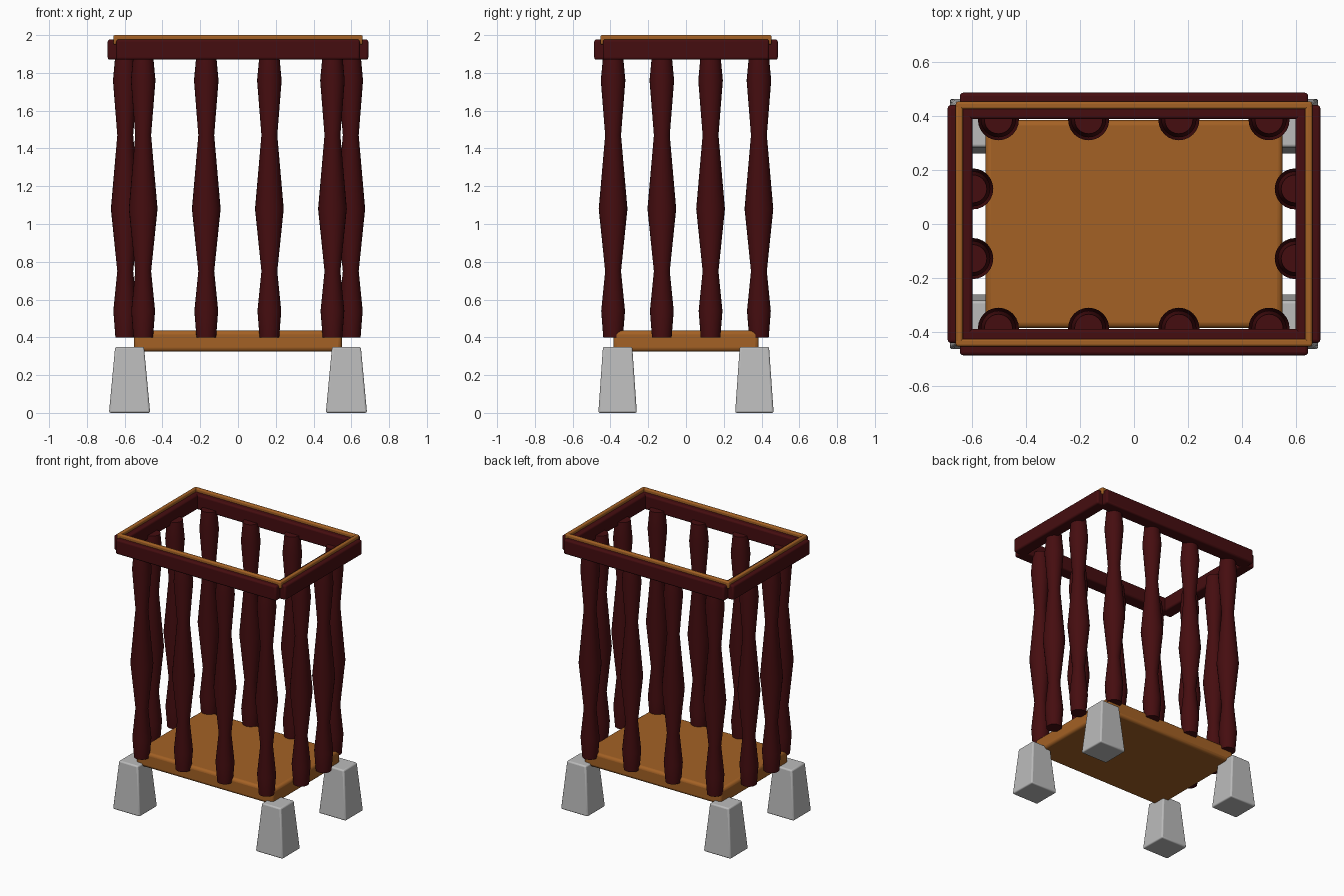
import bpy, bmesh
from math import radians
from mathutils import Matrix

cube = bpy.data.objects.get("Cube")
if cube:
    bpy.data.objects.remove(cube, do_unlink=True)


def material(name, rgb):
    m = bpy.data.materials.new(name)
    m.use_nodes = True
    m.diffuse_color = (*rgb, 1)
    m.node_tree.nodes["Principled BSDF"].inputs["Base Color"].default_value = (*rgb, 1)
    return m


DARK = material("dark red wood", (0.06, 0.004, 0.005))
ORANGE = material("orange wood", (0.37, 0.12, 0.018))
STONE = material("grey stone", (0.5, 0.5, 0.5))


def finish(name, bm, mat, bevel=0, segments=3):
    """Turn a bmesh into a smooth-shaded object with rounded edges."""
    mesh = bpy.data.meshes.new(name)
    bmesh.ops.recalc_face_normals(bm, faces=bm.faces)
    bm.to_mesh(mesh)
    bm.free()
    mesh.materials.append(mat)
    ob = bpy.data.objects.new(name, mesh)
    bpy.context.collection.objects.link(ob)
    if bevel:
        mod = ob.modifiers.new("rounded edges", "BEVEL")
        mod.width, mod.segments = bevel, segments
    bpy.ops.object.select_all(action="DESELECT")
    ob.select_set(True)
    bpy.context.view_layer.objects.active = ob
    bpy.ops.object.shade_smooth_by_angle(angle=radians(35))
    return ob


def box(name, x, y, z, mat, bevel, taper=(1, 1)):
    """Box from (min, max) ranges; taper scales the top face."""
    bm = bmesh.new()
    bmesh.ops.create_cube(bm, size=1)
    for v in bm.verts:
        if v.co.z > 0:
            v.co.x *= taper[0]
            v.co.y *= taper[1]
    size = Matrix.Diagonal((x[1] - x[0], y[1] - y[0], z[1] - z[0], 1))
    centre = Matrix.Translation((sum(x) / 2, sum(y) / 2, sum(z) / 2))
    bm.transform(centre @ size)
    return finish(name, bm, mat, bevel)


def span(a, b, sign):
    return tuple(sorted((a * sign, b * sign)))


# Turned spindle: (radius, height) profile
PROFILE = [(0.052, 0.40), (0.063, 0.54), (0.042, 0.75), (0.076, 1.08),
           (0.042, 1.47), (0.065, 1.76), (0.052, 1.90)]


def spindle(name, x, y, sides=24):
    bm = bmesh.new()
    rings = []
    for r, z in PROFILE:
        ring = bmesh.ops.create_circle(bm, segments=sides, radius=r,
                                       matrix=Matrix.Translation((x, y, z)))
        rings.append(ring["verts"])
    for low, high in zip(rings, rings[1:]):
        for i in range(sides):
            j = (i + 1) % sides
            bm.faces.new((low[i], low[j], high[j], high[i]))
    bm.faces.new(rings[0])
    bm.faces.new(rings[-1])
    finish(name, bm, DARK)


# Platform
box("platform", (-0.55, 0.55), (-0.385, 0.385), (0.325, 0.435), ORANGE, 0.02)

# Stone feet
for sx, side in ((-1, "right"), (1, "left")):
    for sy, end in ((-1, "front"), (1, "back")):
        box(f"foot_{end}_{side}", span(0.465, 0.683, sx), span(0.26, 0.464, sy),
            (0, 0.35), STONE, 0.01, (0.7, 0.76))

# Spindles along the long sides, then the short sides
for sy, end in ((-1, "front"), (1, "back")):
    for i, x in enumerate((-0.502, -0.168, 0.166, 0.5)):
        spindle(f"spindle_{end}_{i + 1}", x, 0.386 * sy)
for sx, side in ((-1, "right"), (1, "left")):
    for i, y in enumerate((-0.128, 0.13)):
        spindle(f"spindle_{side}_{i + 1}", 0.597 * sx, y)

# Top rails and the thin trim on them
RAIL_Z, TRIM_Z = (1.87, 1.977), (1.95, 2.0)
for sy, end in ((-1, "front"), (1, "back")):
    box(f"rail_{end}", (-0.645, 0.645), span(0.388, 0.486, sy), RAIL_Z, DARK, 0.012)
    box(f"trim_{end}", (-0.66, 0.66), span(0.425, 0.453, sy), TRIM_Z, ORANGE, 0.008)
for sx, side in ((-1, "right"), (1, "left")):
    box(f"rail_{side}", span(0.598, 0.69, sx), (-0.44, 0.44), RAIL_Z, DARK, 0.012)
    box(f"trim_{side}", span(0.634, 0.66, sx), (-0.453, 0.453), TRIM_Z, ORANGE, 0.008)
